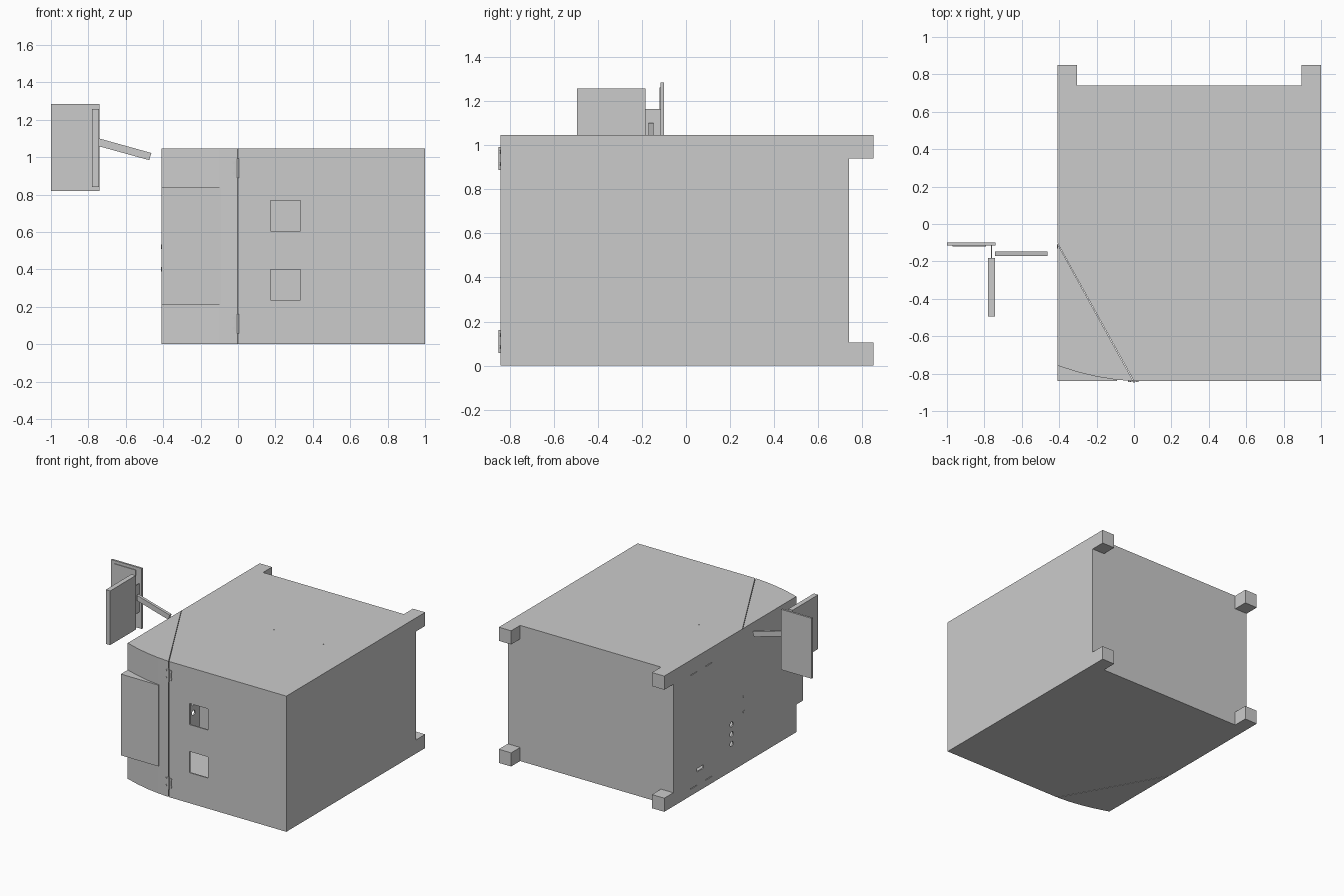
import bpy, bmesh
from mathutils import Matrix, Vector

if "Cube" in bpy.data.objects:
    bpy.data.objects.remove(bpy.data.objects["Cube"])

H = 1.045          # cabinet height
L, R = -0.41, 1.0  # cabinet left and right
F, B = -0.84, 0.74 # cabinet front and back


def finish(name, bm):
    bmesh.ops.recalc_face_normals(bm, faces=bm.faces[:])
    me = bpy.data.meshes.new(name)
    bm.to_mesh(me)
    bm.free()
    ob = bpy.data.objects.new(name, me)
    bpy.context.collection.objects.link(ob)
    return ob


def add_box(bm, x0, x1, y0, y1, z0, z1):
    m = Matrix.Translation(((x0 + x1) / 2, (y0 + y1) / 2, (z0 + z1) / 2))
    m = m @ Matrix.Diagonal((x1 - x0, y1 - y0, z1 - z0, 1))
    bmesh.ops.create_cube(bm, size=1, matrix=m)


def add_cyl(bm, c, r, depth, axis, n=12):
    rot = Vector((0, 0, 1)).rotation_difference(Vector(axis)).to_matrix().to_4x4()
    bmesh.ops.create_cone(bm, cap_ends=True, segments=n, radius1=r, radius2=r,
                          depth=depth, matrix=Matrix.Translation(c) @ rot)


def box(name, *dims):
    bm = bmesh.new()
    add_box(bm, *dims)
    return finish(name, bm)


def prism(name, points, move):
    bm = bmesh.new()
    face = bm.faces.new([bm.verts.new(p) for p in points])
    ext = bmesh.ops.extrude_face_region(bm, geom=[face], use_keep_orig=True)
    bmesh.ops.translate(bm, vec=move, verts=[v for v in ext["geom"]
                                             if isinstance(v, bmesh.types.BMVert)])
    return finish(name, bm)


# Hollow sheet-metal cabinet with its front left corner cut off diagonally
outline = [(0, F), (R, F), (R, B), (L, B), (L, -0.10)]
cabinet = prism("cabinet_shell", [(x, y, 0) for x, y in outline], (0, 0, H))
wall = cabinet.modifiers.new("wall", "SOLIDIFY")
wall.thickness = 0.01
wall.offset = -1
wall.use_even_offset = True

# Cutter: two front windows, side cable holes and vent slots
bm = bmesh.new()
for z in (0.235, 0.605):
    add_box(bm, 0.175, 0.333, F - 0.05, F + 0.05, z, z + 0.163)
for z in (0.21, 0.285, 0.36):
    add_cyl(bm, (L, 0.03, z), 0.02, 0.1, (1, 0, 0), 20)
add_box(bm, L - 0.05, L + 0.05, 0.37, 0.45, 0.155, 0.18)
for y in (0.31, 0.49):
    for z in (0.05, 0.925):
        add_box(bm, L - 0.05, L + 0.05, y - 0.04, y + 0.04, z, z + 0.005)
cutter = finish("opening_cutter", bm)
cutter.hide_render = True
cutter.hide_viewport = False
cutter.display_type = "WIRE"
cut = cabinet.modifiers.new("openings", "BOOLEAN")
cut.object = cutter
cut.operation = "DIFFERENCE"
cut.solver = "EXACT"

# Mounting plate inside
box("inner_plate", -0.33, 0.92, 0.005, 0.02, 0.01, H - 0.01)

# Corner door with curved front, and the flat raised panel on it
door = [(-0.004, F), (-0.10, -0.832), (-0.20, -0.816), (-0.30, -0.792),
        (L, -0.757), (L, -0.105)]
prism("corner_door", [(x, y, 0) for x, y in door], (0, 0, H))
box("door_panel", L, -0.09, F, -0.70, 0.212, 0.838)

# Four spacer feet at the back
for side, x in (("left", L), ("right", R - 0.105)):
    for level, z in (("lower", 0), ("upper", H - 0.105)):
        box(f"{level}_{side}_foot", x, x + 0.105, B, 0.85, z, z + 0.105)

# Door hinges: pin, two leaves and screws
for name, z in (("lower_hinge", 0.11), ("upper_hinge", 0.94)):
    bm = bmesh.new()
    add_cyl(bm, (0, F - 0.003, z), 0.006, 0.104, (0, 0, 1))
    add_box(bm, -0.02, 0.02, F - 0.002, F + 0.002, z - 0.04, z + 0.04)
    for x in (-0.024, 0.018):
        for dz in (-0.025, 0.03):
            add_cyl(bm, (x, F, z + dz), 0.007, 0.008, (0, 1, 0))
    finish(name, bm)

# Plate screws on the lid and base, door latch screws on the left side
bm = bmesh.new()
for x in (-0.12, 0.30, 0.72):
    add_cyl(bm, (x, 0.012, H), 0.005, 0.003, (0, 0, 1), 8)
    add_cyl(bm, (x, 0.012, 0.0015), 0.005, 0.003, (0, 0, 1), 8)
for z in (0.40, 0.52):
    add_cyl(bm, (L, -0.12, z), 0.012, 0.004, (1, 0, 0))
finish("screws", bm)

# Display on the left: back panel with screen, hinge strip, open cover
box("display_back", -1.0, -0.74, -0.115, -0.10, 0.82, 1.285)
box("display_screen", -0.97, -0.79, -0.12, -0.114, 0.84, 1.262)
box("display_hinge", -0.764, -0.760, -0.185, -0.114, 0.945, 1.165)
box("display_cover", -0.78, -0.743, -0.495, -0.183, 0.84, 1.257)

# Sloping support arm
arm = [(-0.743, 1.10), (-0.743, 1.058), (-0.475, 0.984), (-0.463, 1.022)]
prism("display_arm", [(x, -0.17, z) for x, z in arm], (0, 0.022, 0))
